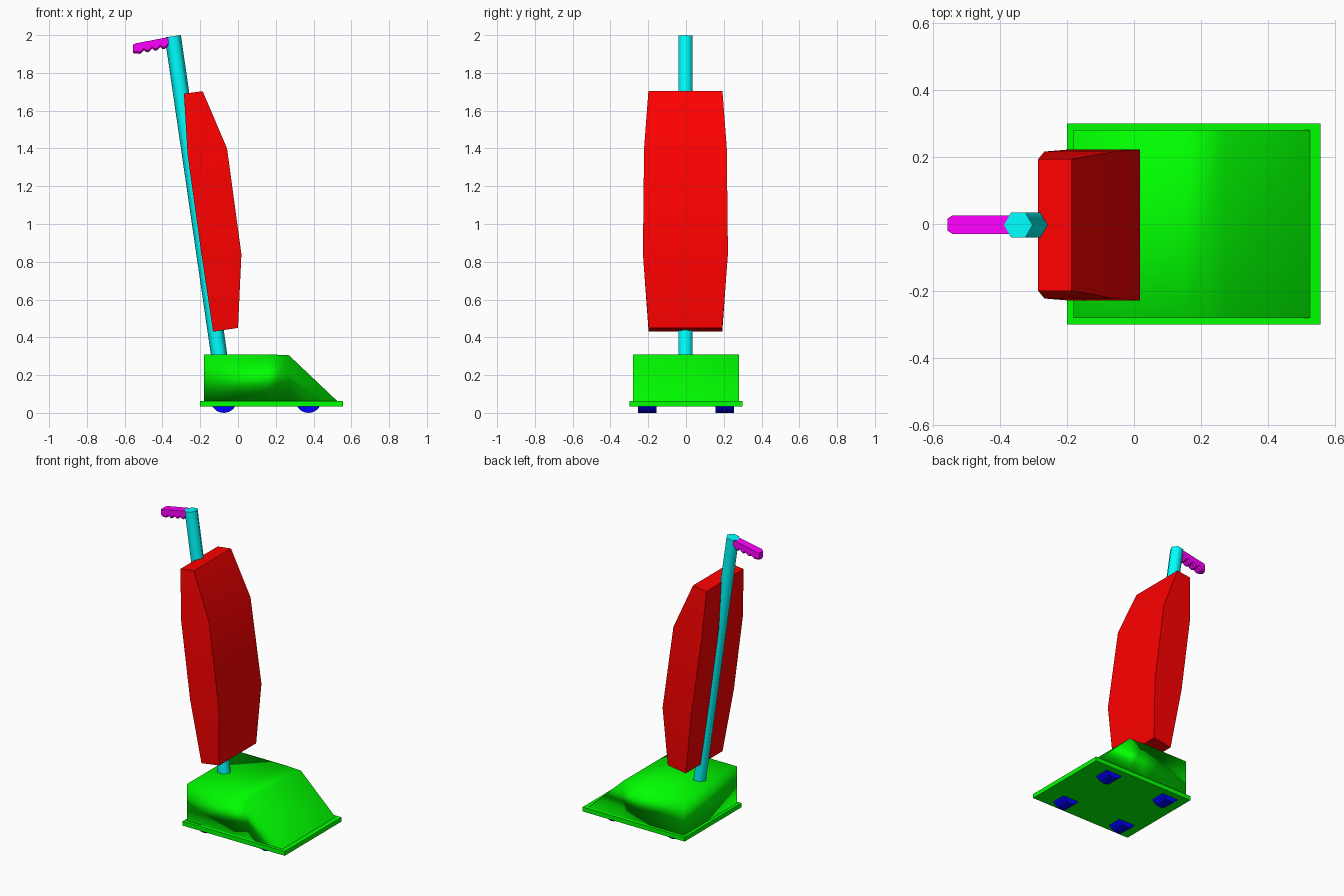
import bpy, bmesh, math
from mathutils import Vector

if "Cube" in bpy.data.objects:
    bpy.data.objects.remove(bpy.data.objects["Cube"])


def material(name, rgb):
    m = bpy.data.materials.new(name)
    m.diffuse_color = (*rgb, 1)
    m.use_nodes = True
    m.node_tree.nodes["Principled BSDF"].inputs["Base Color"].default_value = m.diffuse_color
    return m


GREEN = material("green", (0, 1, 0))
RED = material("red", (1, 0, 0))
CYAN = material("cyan", (0, 1, 1))
BLUE = material("blue", (0, 0, 1))
MAGENTA = material("magenta", (1, 0, 1))


def loft(name, loops, mat, angle=None):
    """Skin a row of equal-sized point loops and cap both ends."""
    bm = bmesh.new()
    rings = [[bm.verts.new(p) for p in loop] for loop in loops]
    n = len(rings[0])
    for a, b in zip(rings, rings[1:]):
        for i in range(n):
            j = (i + 1) % n
            bm.faces.new((a[i], a[j], b[j], b[i]))
    bm.faces.new(rings[0])
    bm.faces.new(rings[-1])
    bmesh.ops.recalc_face_normals(bm, faces=bm.faces)
    mesh = bpy.data.meshes.new(name)
    bm.to_mesh(mesh)
    bm.free()
    ob = bpy.data.objects.new(name, mesh)
    bpy.context.collection.objects.link(ob)
    mesh.materials.append(mat)
    if angle:
        bpy.ops.object.select_all(action='DESELECT')
        ob.select_set(True)
        bpy.context.view_layer.objects.active = ob
        bpy.ops.object.shade_smooth_by_angle(angle=math.radians(angle))
    return ob


def extrude_y(name, profile, y0, y1, mat, angle=None):
    return loft(name, [[(x, y, z) for x, z in profile] for y in (y0, y1)], mat, angle)


# Base plate
extrude_y("base_plate", [(-0.20, 0.033), (0.556, 0.033), (0.556, 0.062), (-0.20, 0.062)],
          -0.3, 0.3, GREEN)

# Motor hood with sloping nose: cross-sections along x, softly shaded all over
HOOD = [(-0.18, 0.31), (0.16, 0.31), (0.27, 0.305), (0.525, 0.063)]
hood = loft("hood", [[(x, -0.28, 0.058), (x, -0.28, z), (x, 0.28, z), (x, 0.28, 0.058)]
                     for x, z in HOOD], GREEN)
hood.data.shade_smooth()
soft = hood.modifiers.new("soft_shading", 'WEIGHTED_NORMAL')
soft.mode = 'FACE_AREA'
soft.weight = 50

# Four wheels
R = 0.07
rim = [(R * math.cos(i * math.tau / 24), R * math.sin(i * math.tau / 24)) for i in range(24)]
for end, cx in (("rear", -0.075), ("front", 0.373)):
    for side, s in (("left", 1), ("right", -1)):
        extrude_y(f"{end}_{side}_wheel", [(cx + x, R + z) for x, z in rim],
                  s * 0.157, s * 0.254, BLUE, 30)

# Six-sided leaning pole
foot, top = Vector((-0.096, -0.003, 0.28)), Vector((-0.345, -0.003, 1.994))
axis = (top - foot).normalized()
side = Vector((0, 1, 0))
out = side.cross(axis)
hexagon = [(math.cos(i * math.pi / 3) * out + math.sin(i * math.pi / 3) * side) * 0.043
           for i in range(6)]
loft("pole", [[c + v for v in hexagon] for c in (foot, top)], CYAN, 61)

# Dust bag: back x, back z, front x, front z, half width
BAG = [(-0.132, 0.43, 0.0, 0.45, 0.195),
       (-0.195, 0.85, 0.018, 0.84, 0.225),
       (-0.267, 1.37, -0.058, 1.40, 0.219),
       (-0.286, 1.69, -0.187, 1.703, 0.196)]
loft("dust_bag", [[(bx, -w - 0.003, bz), (fx, -w - 0.003, fz),
                   (fx, w - 0.003, fz), (bx, w - 0.003, bz)]
                  for bx, bz, fx, fz, w in BAG], RED, 30)


# Hand grip with scalloped finger rests on the underside
def grip_ring(x, top_drop, depth, w):
    t = 1.99 + 0.19 * (x + 0.365) - top_drop
    b, c = t - depth, 0.01
    return [(x, y - 0.002, z) for y, z in
            ((-w, b + c), (-w, t), (w, t), (w, b + c), (w - c, b), (-w + c, b))]


rings = [grip_ring(-0.345, 0, 0.05, 0.028)]
for k in range(4):
    x = -0.369 - 0.043 * k
    rings += [grip_ring(x - dx, 0, d, 0.028)
              for dx, d in ((0, 0.044), (0.011, 0.055), (0.022, 0.06), (0.033, 0.055))]
rings += [grip_ring(-0.541, 0, 0.054, 0.028), grip_ring(-0.556, 0.004, 0.045, 0.018)]
loft("hand_grip", rings, MAGENTA, 30)
